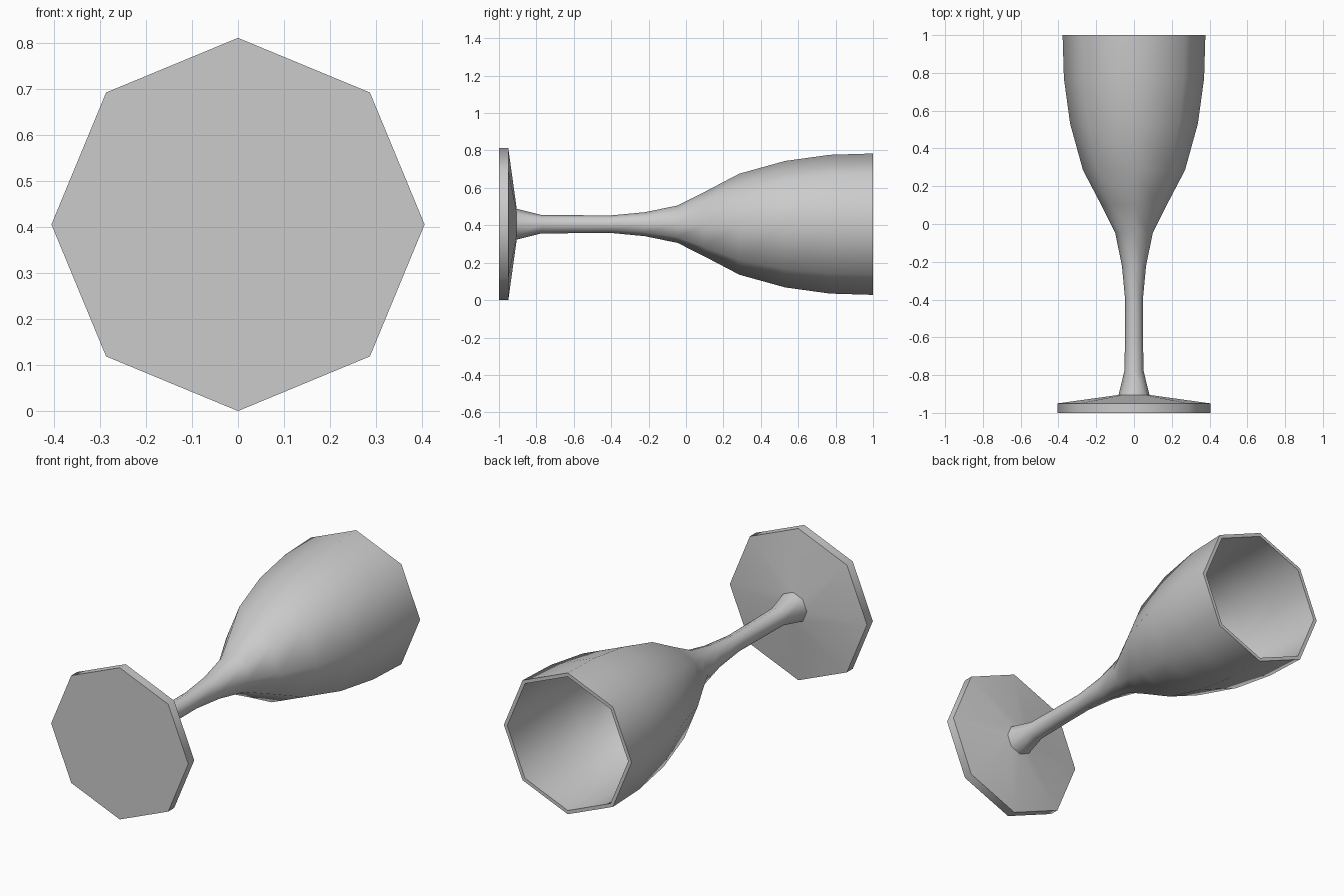
import bpy, bmesh
from math import cos, sin, pi, radians

if "Cube" in bpy.data.objects:
    bpy.data.objects.remove(bpy.data.objects["Cube"])

SIDES = 8
AXIS_Z = 0.406  # the glass lies along y at this height

# (position along y, radius): foot, stem, bowl outside
outer = [(-1.0, 0.406), (-0.95, 0.406), (-0.905, 0.082), (-0.775, 0.05),
         (-0.59, 0.048), (-0.40, 0.047), (-0.22, 0.064), (-0.045, 0.1),
         (0.10, 0.173), (0.285, 0.27), (0.53, 0.338), (0.77, 0.371), (1.0, 0.378)]
# rim and bowl inside, from the lip down to the bottom
inner = [(1.0, 0.358), (0.77, 0.351), (0.53, 0.318), (0.29, 0.25),
         (0.11, 0.153), (-0.02, 0.08)]


def lathe(name, profile):
    bm = bmesh.new()
    rings = []
    for y, r in profile:
        rings.append([bm.verts.new((r * cos(2 * pi * i / SIDES), y,
                                    AXIS_Z + r * sin(2 * pi * i / SIDES)))
                      for i in range(SIDES)])
    for a, b in zip(rings, rings[1:]):
        for i in range(SIDES):
            j = (i + 1) % SIDES
            bm.faces.new((a[i], a[j], b[j], b[i]))
    # cap the foot underside and the bowl bottom
    bm.faces.new(rings[0])
    bm.faces.new(rings[-1])
    bmesh.ops.recalc_face_normals(bm, faces=bm.faces[:])
    mesh = bpy.data.meshes.new(name)
    bm.to_mesh(mesh)
    bm.free()
    obj = bpy.data.objects.new(name, mesh)
    bpy.context.collection.objects.link(obj)
    # smooth around the eight sides, sharp at foot and rim
    mesh.shade_smooth()
    mesh.set_sharp_from_angle(angle=radians(50))
    return obj


lathe("wine_glass", outer + inner)
